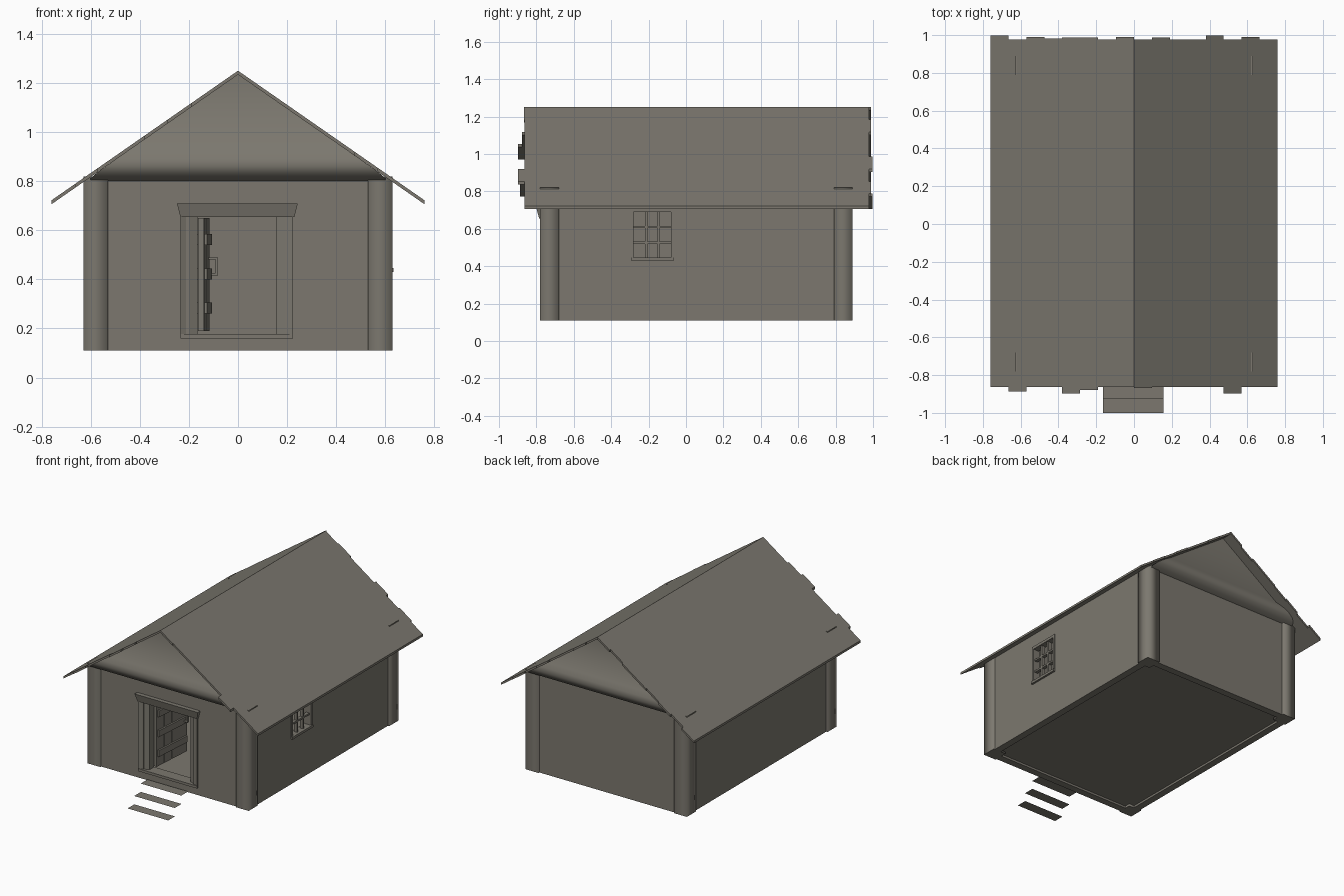
import bpy, bmesh, math
from mathutils import Matrix, Vector

old = bpy.data.objects.get("Cube")
if old:
    bpy.data.objects.remove(old, do_unlink=True)

mat = bpy.data.materials.new("weathered_grey")
mat.use_nodes = True
GREY = (0.20, 0.187, 0.158, 1)
mat.diffuse_color = GREY
bsdf = mat.node_tree.nodes["Principled BSDF"]
bsdf.inputs["Base Color"].default_value = GREY
bsdf.inputs["Roughness"].default_value = 0.9


def finish(name, bm, smooth=None):
    bmesh.ops.recalc_face_normals(bm, faces=bm.faces)
    mesh = bpy.data.meshes.new(name)
    bm.to_mesh(mesh)
    bm.free()
    ob = bpy.data.objects.new(name, mesh)
    bpy.context.collection.objects.link(ob)
    mesh.materials.append(mat)
    if smooth:
        bpy.ops.object.select_all(action='DESELECT')
        ob.select_set(True)
        bpy.context.view_layer.objects.active = ob
        bpy.ops.object.shade_smooth_by_angle(angle=math.radians(smooth))
    return ob


def add_box(bm, x, y, z):
    """Box from (min, max) pairs."""
    size = [b - a for a, b in (x, y, z)]
    mid = [(a + b) / 2 for a, b in (x, y, z)]
    m = Matrix.Translation(mid) @ Matrix.Diagonal((*size, 1))
    return bmesh.ops.create_cube(bm, size=1, matrix=m)["verts"]


def boxes(name, *items):
    bm = bmesh.new()
    for it in items:
        add_box(bm, *it)
    return finish(name, bm)


def prism(bm, points, offset):
    """Extrude a closed polygon along an offset."""
    face = bm.faces.new([bm.verts.new(p) for p in points])
    geo = bmesh.ops.extrude_face_region(bm, geom=[face])["geom"]
    bmesh.ops.translate(bm, vec=offset,
                        verts=[v for v in geo if isinstance(v, bmesh.types.BMVert)])


X, F, B = 0.62, -0.77, 0.88        # wall faces: sides, front, back
Z0, Z1, T = 0.11, 0.815, 0.05      # wall bottom, top, thickness

# Walls with door and window openings
H = (Z0, Z1)
boxes("front_wall",
      ((-X, -0.2), (F, F + T), H), ((0.19, X), (F, F + T), H),
      ((-0.2, 0.19), (F, F + T), (0.655, Z1)), ((-0.2, 0.19), (F, F + T), (Z0, 0.17)))
boxes("back_wall", ((-X, X), (B - T, B), H))
boxes("left_wall" if X < 0 else "plain_side_wall", ((-X, -X + T), (F, B), H))
boxes("window_side_wall",
      ((X - T, X), (F, -0.285), H), ((X - T, X), (-0.075, B), H),
      ((X - T, X), (-0.285, -0.075), (Z0, 0.445)),
      ((X - T, X), (-0.285, -0.075), (0.7, Z1)))
boxes("floor", ((-0.58, 0.58), (F + 0.03, B - 0.03), (0.125, 0.15)))

# Softly shaded corner posts
bm = bmesh.new()
for sx in (-1, 1):
    for y in ((-0.78, -0.68), (0.79, 0.89)):
        x = sorted((sx * 0.53, sx * 0.63))
        add_box(bm, x, y, (Z0, 0.82))
posts = finish("corner_posts", bm)
for p in posts.data.polygons:
    p.use_smooth = abs(p.normal.z) < 0.5
for e in posts.data.edges:
    a, b = (posts.data.vertices[i].co for i in e.vertices)
    if abs(a.z - b.z) < 0.01:
        e.use_edge_sharp = True

# Gables: a rounded log at the foot, a flat triangle above it
LOG = [(0.0, 0.8), (0.03, 0.812), (0.052, 0.835), (0.058, 0.86), (0.05, 0.89), (0.03, 0.92)]
for name, y0, s in (("front_gable", F, -1), ("back_gable", B, 1)):
    bm = bmesh.new()
    rows = []
    for out, z in LOG:
        w = min((1.235 - z) / 0.697, 0.6)
        rows.append([bm.verts.new((k * w, y0 + s * out, z)) for k in (-1, 1)])
    for a, b in zip(rows, rows[1:]):
        bm.faces.new((a[0], a[1], b[1], b[0]))
    tip = bm.verts.new((0, y0 + s * 0.03, 1.235))
    bm.faces.new((*rows[-1], tip))
    ob = finish(name, bm, 60)

# Roof: planks of uneven length on both slopes
RIDGE, EAVE, RX, N = 1.25, 0.722, 0.76, 8
FRONT = {-1: (0, 0, 0.015, 0.035, 0, 0, 0.025, 0), 1: (0.004, 0, 0, 0, 0, 0.035, 0, 0)}
BACK = {-1: (0.012, 0, 0.01, 0.01, 0.005, 0.012, 0, 0.02), 1: (0, 0.01, 0, 0, 0.02, 0, 0.012, 0)}
for name, s in (("left_roof_slope", 1), ("right_roof_slope", -1)):
    bm = bmesh.new()
    for i in range(N):
        xa, xb = RX * i / N, RX * (i + 1) / N
        za, zb = (RIDGE - (RIDGE - EAVE) * x / RX for x in (xa, xb))
        y0, y1 = -0.863 - FRONT[s][i], 0.978 + BACK[s][i]
        t = 0.016
        prism(bm, [(s * xa, y0, za), (s * xb, y0, zb),
                   (s * xb, y0, zb - t), (s * xa, y0, za - t)], (0, y1 - y0, 0))
    finish(name, bm)

# Door surround: splayed jambs, flared lintel, threshold
bm = bmesh.new()
for outer, inner in ((-0.235, -0.165), (0.225, 0.155)):
    prism(bm, [(outer, -0.78, 0.16), (inner, -0.75, 0.16),
               (inner, -0.7, 0.16), (outer, -0.7, 0.16)], (0, 0, 0.495))
finish("door_jambs", bm)
bm = bmesh.new()
verts = add_box(bm, (-0.235, 0.23), (-0.8, -0.7), (0.655, 0.71))
for v in verts:
    if v.co.z > 0.7:
        v.co.x *= 1.06
    elif v.co.y < -0.75:
        v.co.y += 0.015
finish("door_lintel", bm)
boxes("door_threshold", ((-0.235, 0.225), (-0.78, -0.7), (0.16, 0.178)))

# Door standing open, with battens and a handle
bm = bmesh.new()
for i in range(4):
    add_box(bm, (-0.012, 0.012), (i * 0.078, i * 0.078 + 0.074), (0.19, 0.65))
for z in (0.26, 0.4, 0.54):
    add_box(bm, (-0.022, 0.024), (0.01, 0.3), (z, z + 0.045))
add_box(bm, (0.04, 0.05), (0.265, 0.28), (0.415, 0.49))
for z in (0.415, 0.48):
    add_box(bm, (0.012, 0.05), (0.265, 0.28), (z, z + 0.01))
door = finish("open_door", bm)
door.location = (-0.15, -0.71, 0)
door.rotation_euler.z = math.radians(-4)

# Window: frame, glazing bars and sill
bm = bmesh.new()
xs = (X - 0.04, X + 0.006)
for y in ((-0.295, -0.28), (-0.08, -0.065)):
    add_box(bm, xs, y, (0.43, 0.71))
add_box(bm, xs, (-0.28, -0.08), (0.69, 0.71))
add_box(bm, (X - 0.04, 0.634), (-0.295, -0.065), (0.43, 0.447))
for y in (-0.213, -0.147):
    add_box(bm, (X - 0.03, X - 0.005), (y - 0.006, y + 0.006), (0.44, 0.7))
for z in (0.525, 0.61):
    add_box(bm, (X - 0.03, X - 0.005), (-0.285, -0.075), (z - 0.006, z + 0.006))
finish("side_window", bm)

# Flat floating treads
for i in range(3):
    bm = bmesh.new()
    y = -1 + i * 0.073
    bm.faces.new([bm.verts.new(p) for p in (
        (-0.163, y, i * 0.06), (0.155, y, i * 0.06),
        (0.155, y + 0.075, i * 0.06), (-0.163, y + 0.075, i * 0.06))])
    finish(f"step_{i + 1}", bm)
